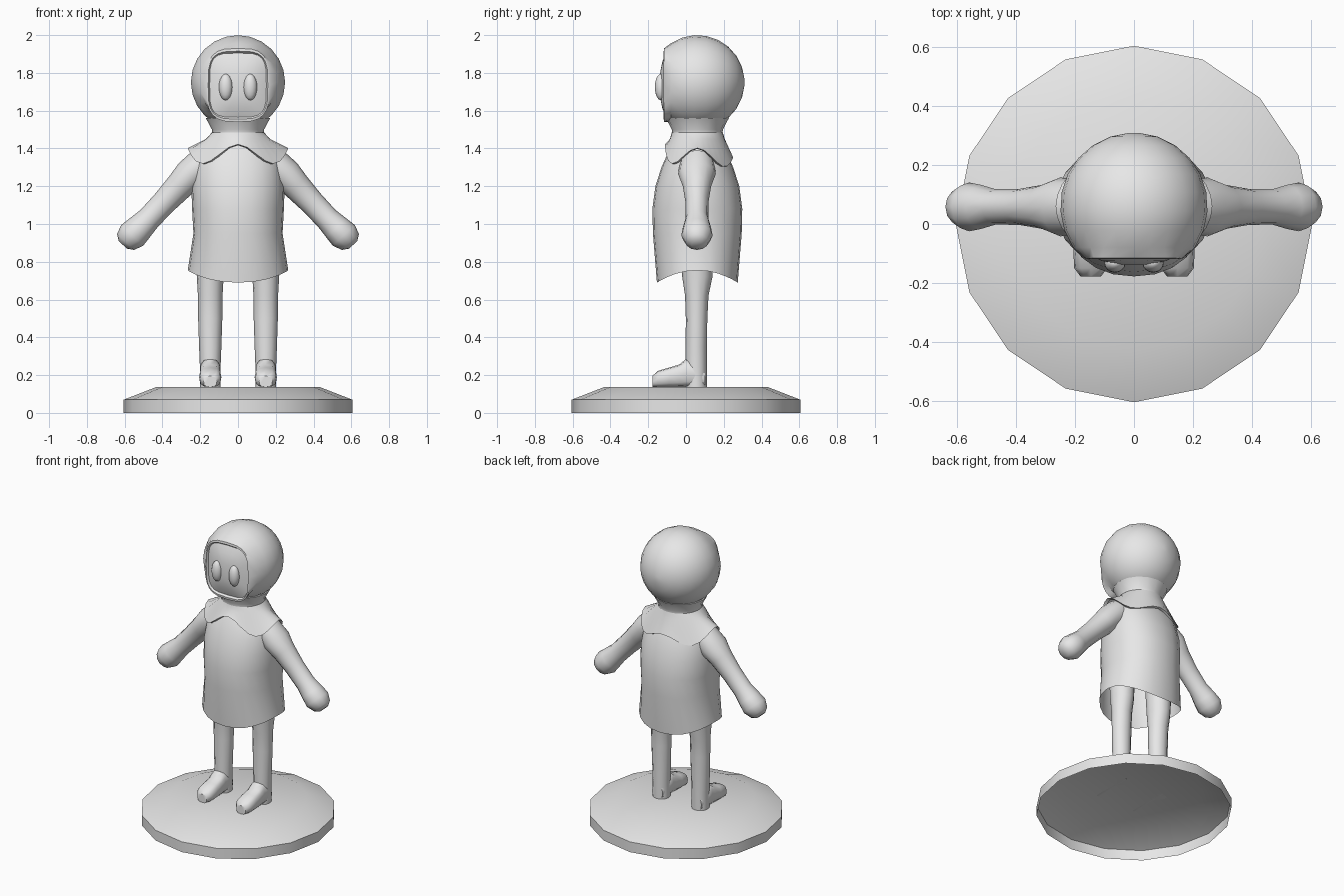
import bpy, bmesh
from math import sin, cos, pi, radians, copysign
from mathutils import Vector

cube = bpy.data.objects.get("Cube")
if cube:
    bpy.data.objects.remove(cube)

clay = bpy.data.materials.new("light_grey")
clay.use_nodes = True
GREY = (0.8, 0.8, 0.8, 1)
clay.diffuse_color = GREY
clay.node_tree.nodes["Principled BSDF"].inputs["Base Color"].default_value = GREY

X, Y, Z = Vector((1, 0, 0)), Vector((0, 1, 0)), Vector((0, 0, 1))
MID = 0.06  # depth of the body's centre line


def ring(centre, u, v, ru, rv, power=2, segs=16):
    """Superellipse ring; power above two gives a rounded rectangle."""
    pts = []
    for i in range(segs):
        c, s = cos(2 * pi * i / segs), sin(2 * pi * i / segs)
        c = copysign(abs(c) ** (2 / power), c)
        s = copysign(abs(s) ** (2 / power), s)
        pts.append(Vector(centre) + u * ru * c + v * rv * s)
    return pts


def loft(name, rings, cap_start=True, cap_end=True, angle=45):
    bm = bmesh.new()
    loops = [[bm.verts.new(p) for p in r] for r in rings]
    n = len(loops[0])
    for a, b in zip(loops, loops[1:]):
        for i in range(n):
            j = (i + 1) % n
            bm.faces.new((a[i], a[j], b[j], b[i]))
    if cap_start:
        bm.faces.new(loops[0])
    if cap_end:
        bm.faces.new(loops[-1])
    bmesh.ops.recalc_face_normals(bm, faces=bm.faces)
    return finish(name, bm, angle)


def finish(name, bm, angle=45):
    mesh = bpy.data.meshes.new(name)
    bm.to_mesh(mesh)
    bm.free()
    mesh.materials.append(clay)
    obj = bpy.data.objects.new(name, mesh)
    bpy.context.collection.objects.link(obj)
    bpy.ops.object.select_all(action='DESELECT')
    obj.select_set(True)
    bpy.context.view_layer.objects.active = obj
    bpy.ops.object.shade_smooth_by_angle(angle=radians(angle))
    return obj


# Hollow stand, open underneath
loft("stand", [ring((0, 0, z), X, Y, r, r)
               for r, z in ((0.605, 0), (0.605, 0.07), (0.43, 0.138))],
     cap_start=False, angle=30)

# Hooded head: round at the back, squared rim and recessed face at the front
HEAD_Z, HEAD_R = 1.75, 0.25
head = []
for k in range(9):
    t = radians(4 + k * 15)
    r = HEAD_R * sin(t)
    head.append(ring((0, MID + HEAD_R * cos(t), HEAD_Z), X, Z, r, r, segs=24))
for y, rx, rz, power in ((-0.116, 0.168, 0.195, 3.2), (-0.118, 0.158, 0.18, 3.6),
                         (-0.105, 0.15, 0.17, 4), (-0.125, 0.11, 0.125, 3),
                         (-0.138, 0.05, 0.06, 2)):
    head.append(ring((0, y, 1.735), X, Z, rx, rz, power, segs=24))
loft("hooded_head", head)

# Neck
loft("neck", [ring((0, MID, z), X, Y, r, r * 0.98)
              for z, r in ((1.56, 0.17), (1.5, 0.138), (1.47, 0.135), (1.42, 0.15))])

# Collar with scalloped hem, notched at the front
inner, middle, hem = [], [], []
SEGS = 32
for i in range(SEGS):
    a = 2 * pi * i / SEGS
    c, s = cos(a), sin(a)
    drop = 1.36 + 0.042 * cos(4 * a)
    pull = 1.0
    if s > 0:
        drop -= 0.05 * s ** 4
    else:
        drop += 0.02 * s ** 8
        pull = 1 - 0.1 * s ** 8
    inner.append(Vector((0.138 * c, MID + 0.135 * s, 1.485)))
    middle.append(Vector((0.17 * c, MID + 0.145 * s, 1.45)))
    hem.append(Vector((0.266 * c * pull, MID + 0.19 * s * pull, drop)))
under = [p + Vector((-0.08 * p.x, -0.08 * (p.y - MID), -0.004)) for p in hem]
loft("collar", [inner, middle, hem, under], False, False)

# Dress, open at a hem that dips front and back
dress = [ring((0, MID, z), X, Y, rx, ry, 2.2, segs=24) for z, rx, ry in (
    (1.45, 0.13, 0.11), (1.39, 0.21, 0.15), (1.3, 0.235, 0.19), (1.2, 0.247, 0.222),
    (1.08, 0.243, 0.238), (0.95, 0.236, 0.235))]
skirt = ring((0, MID, 0.755), X, Y, 0.266, 0.214, 2.2, segs=24)
for p in skirt:
    p.z -= 0.065 * ((p.y - MID) / 0.214) ** 2
dress.append(skirt)
loft("dress", dress, cap_end=False)

for side, label in ((1, "left"), (-1, "right")):
    # Arm with rounded hand
    along = Vector((0.68 * side, 0, -0.73)).normalized()
    across = along.cross(Y)
    arm = [ring((x * side, 0.058, z), across, Y, r, ry, segs=12) for x, z, r, ry in (
        (0.17, 1.33, 0.09, 0.09), (0.25, 1.265, 0.085, 0.1), (0.31, 1.2, 0.075, 0.075),
        (0.39, 1.115, 0.066, 0.061), (0.47, 1.03, 0.064, 0.06), (0.52, 0.98, 0.073, 0.075),
        (0.56, 0.94, 0.08, 0.083), (0.595, 0.905, 0.062, 0.06), (0.61, 0.89, 0.03, 0.03))]
    loft(label + "_arm", arm)

    # Leg
    leg = [ring((0.147 * side, y, z), X, Y, rx, ry, segs=12) for z, y, rx, ry in (
        (0.9, 0.06, 0.08, 0.09), (0.72, 0.06, 0.071, 0.08), (0.62, 0.057, 0.065, 0.062),
        (0.5, 0.056, 0.064, 0.057), (0.35, 0.054, 0.059, 0.056),
        (0.25, 0.054, 0.055, 0.056), (0.138, 0.054, 0.055, 0.056))]
    loft(label + "_leg", leg)

    # Shoe
    shoe = []
    for y, top, w in ((0.1, 0.22, 0.04), (0.06, 0.26, 0.054), (0.0, 0.285, 0.055),
                      (-0.035, 0.256, 0.056), (-0.09, 0.24, 0.059),
                      (-0.15, 0.222, 0.056), (-0.178, 0.195, 0.035)):
        half = (top - 0.137) / 2
        shoe.append(ring((0.147 * side, y, 0.137 + half), X, Z, w, half, 2.8, segs=12))
    loft(label + "_shoe", shoe)

    # Eye
    bm = bmesh.new()
    bmesh.ops.create_uvsphere(bm, u_segments=16, v_segments=10, radius=1)
    bmesh.ops.scale(bm, vec=(0.036, 0.032, 0.07), verts=bm.verts)
    bmesh.ops.translate(bm, vec=(0.065 * side, -0.133, 1.725), verts=bm.verts)
    finish(label + "_eye", bm)
